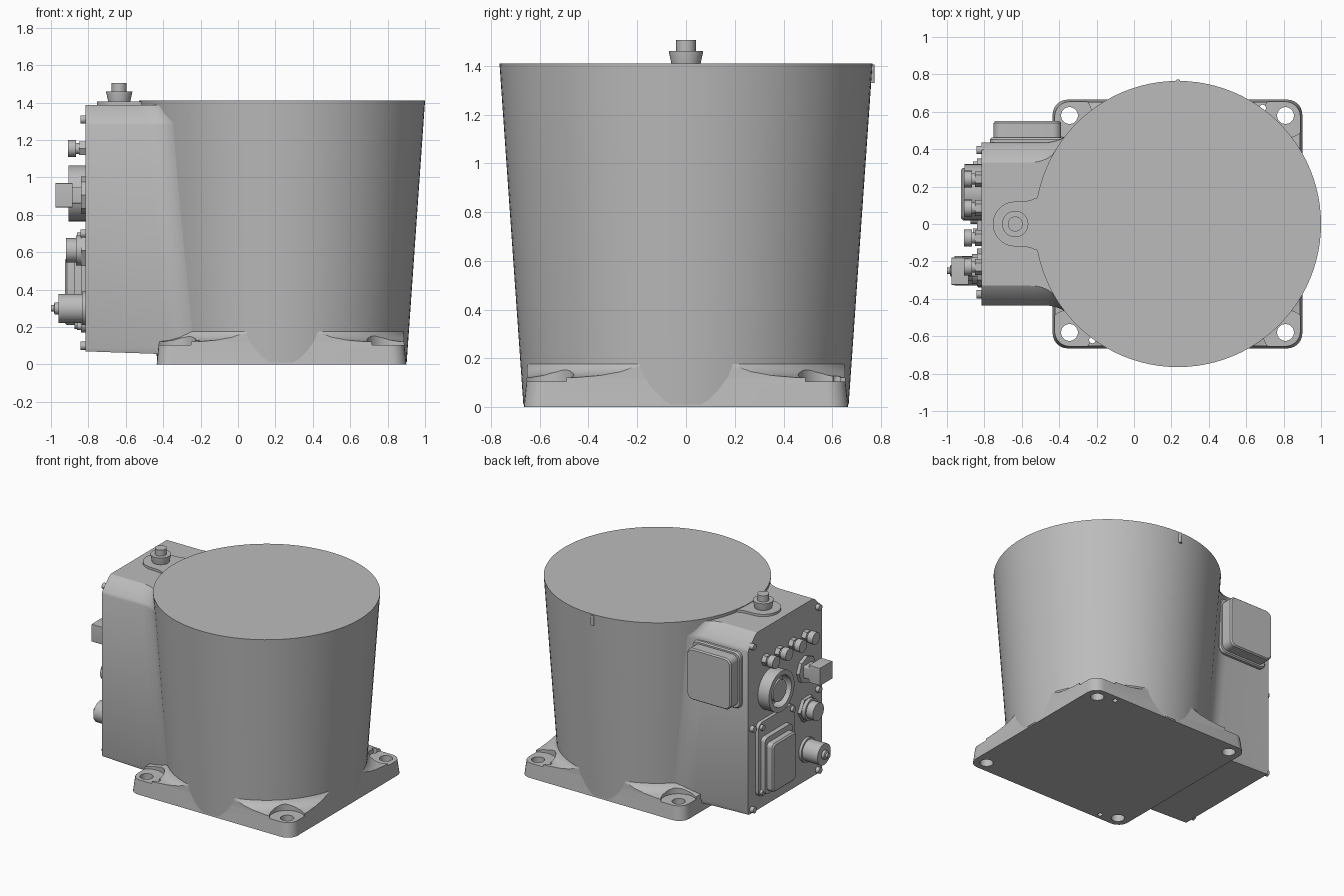
import bpy, bmesh
from math import pi, sin, cos, sqrt, radians

if "Cube" in bpy.data.objects:
    bpy.data.objects.remove(bpy.data.objects["Cube"], do_unlink=True)

grey = bpy.data.materials.new("cast_grey")
grey.use_nodes = True
grey.diffuse_color = (0.5, 0.5, 0.5, 1)
grey.node_tree.nodes["Principled BSDF"].inputs["Base Color"].default_value = (0.5, 0.5, 0.5, 1)

CX = 0.235        # axis of the tapered drum
PANEL = -0.815    # plane of the connector panel
TOP = 1.41


def drum_radius(z):
    return 0.667 + 0.098 * z / TOP


def loft(name, rings, smooth=True):
    """Skin matching closed rings of points and cap both ends."""
    bm = bmesh.new()
    rows = [[bm.verts.new(p) for p in ring] for ring in rings]
    n = len(rows[0])
    for a, b in zip(rows, rows[1:]):
        for i in range(n):
            j = (i + 1) % n
            bm.faces.new((a[i], a[j], b[j], b[i]))
    bm.faces.new(rows[0][::-1])
    bm.faces.new(rows[-1])
    bmesh.ops.recalc_face_normals(bm, faces=bm.faces)
    mesh = bpy.data.meshes.new(name)
    bm.to_mesh(mesh)
    bm.free()
    mesh.materials.append(grey)
    ob = bpy.data.objects.new(name, mesh)
    bpy.context.collection.objects.link(ob)
    if smooth:
        activate(ob)
        bpy.ops.object.shade_smooth_by_angle(angle=radians(30))
    return ob


def activate(ob):
    bpy.ops.object.select_all(action="DESELECT")
    ob.select_set(True)
    bpy.context.view_layer.objects.active = ob


def boolean(ob, tool, operation):
    mod = ob.modifiers.new("cut", "BOOLEAN")
    mod.object, mod.operation, mod.solver = tool, operation, "EXACT"
    activate(ob)
    bpy.ops.object.modifier_apply(modifier="cut")
    bpy.data.objects.remove(tool, do_unlink=True)


def circle(r, n=32, turn=0.0):
    return [(r * cos(2 * pi * i / n + turn), r * sin(2 * pi * i / n + turn)) for i in range(n)]


def turned(name, x, y, profile, n=48):
    """Solid of revolution about a vertical axis, profile of (radius, z)."""
    return loft(name, [[(x + u, y + v, z) for u, v in circle(r, n)] for r, z in profile])


def fitting(name, y, z, profile, n=32):
    """Solid of revolution standing out from the panel, profile of (radius, height)."""
    return loft(name, [[(PANEL - h, y + u, z + v) for u, v in circle(r, n)] for r, h in profile])


def rounded(u0, u1, v0, v1, r, steps=6):
    pts = []
    corners = ((u1 - r, v1 - r), (u0 + r, v1 - r), (u0 + r, v0 + r), (u1 - r, v0 + r))
    for k, (u, v) in enumerate(corners):
        for i in range(steps + 1):
            a = pi / 2 * (k + i / steps)
            pts.append((u + r * cos(a), v + r * sin(a)))
    return pts


def panel_plate(name, y0, y1, z0, z1, r, h0, h1, inset=0.0):
    rings = [[(PANEL - h, y, z) for y, z in rounded(y0 + s, y1 - s, z0 + s, z1 - s, r)]
             for h, s in ((h0, 0), (h1 - inset, 0), (h1, inset))]
    return loft(name, rings if inset else [rings[0], rings[2]])


# Tapered drum
turned("drum", CX, 0, [(drum_radius(0), 0.01), (drum_radius(TOP), TOP)], 96)
loft("index_mark", [[(CX + u, v, z) for u, v in rounded(-0.012, 0.012, 0.74, 0.773, 0.008)]
                    for z in (1.33, 1.405)])

# Square foot with a fillet rising to the drum
foot = loft("foot", [[(x, y, z) for x, y in rounded(-0.435 + s, 0.9 - s, -0.665 + s, 0.665 - s, 0.08)]
                     for z, s in ((0, 0), (0.12, 0.012), (0.3, 0.02))], False)
skirt = turned("skirt", CX, 0, [(1.2, -0.1), (1.2, 0.12), (0.79, 0.122), (0.74, 0.13), (0.705, 0.145),
                                (0.685, 0.165), (0.672, 0.19), (0.5, 0.2)], 96)
boolean(foot, skirt, "INTERSECT")
HX, HY, MID = 0.5775, 0.58, 0.2325
for sx in (-1, 1):
    for sy in (-1, 1):
        x, y = MID + sx * HX, sy * HY
        boolean(foot, turned("spot_face", x, y, [(0.12, 0.105), (0.12, 0.4)]), "DIFFERENCE")
        boolean(foot, turned("bolt_hole", x, y, [(0.045, -0.1), (0.045, 0.4)]), "DIFFERENCE")
    boolean(foot, turned("dowel_hole", MID + sx * 0.455, sx * 0.62, [(0.018, -0.1), (0.018, 0.4)], 16),
            "DIFFERENCE")
activate(foot)
bpy.ops.object.shade_smooth_by_angle(angle=radians(30))


# Connector housing, flared into the drum
def housing_ring(z, w, drop=0.0):
    r = drum_radius(z)
    hit = CX - sqrt(r * r - w * w)
    end_y = w + 0.075
    end_x = CX - sqrt(r * r - end_y * end_y) + 0.005
    start = hit - 0.1
    side = [(PANEL, w)]
    for i in range(7):
        t = i / 6
        side.append(((1 - t) ** 2 * start + 2 * t * (1 - t) * hit + t * t * end_x,
                     (1 - t) ** 2 * w + 2 * t * (1 - t) * w + t * t * end_y))
    side.append((0.1, end_y))
    half = [(x, y, z - drop * min(1, (x - PANEL) / 0.4)) for x, y in side]
    return half + [(x, -y, h) for x, y, h in reversed(half)]


loft("housing", [housing_ring(0.07, 0.425, 0.015), housing_ring(0.09, 0.435), housing_ring(1.28, 0.435),
                 housing_ring(1.3, 0.428), housing_ring(1.375, 0.35), housing_ring(1.388, 0.33)])

# Raised pad and plug on the housing roof
pad = [(-0.635 + 0.12 * cos(a), 0.12 * sin(a)) for a in [pi / 2 + pi * i / 20 for i in range(21)]]
pad += [(-0.56, -0.125), (-0.52, -0.14), (-0.49, -0.17), (-0.4, -0.17),
        (-0.4, 0.17), (-0.49, 0.17), (-0.52, 0.14), (-0.56, 0.125)]
loft("roof_pad", [[(x, y, z) for x, y in pad] for z in (1.35, 1.405)])
turned("roof_plug", -0.635, 0, [(0.058, 1.4), (0.07, 1.455), (0.07, 1.46), (0.04, 1.46), (0.04, 1.505)])

# Rear side cover
for name, grow, y0, y1 in (("cover_flange", 0.02, 0.4, 0.462), ("side_cover", 0, 0.4, 0.55)):
    outline = rounded(-0.75 - grow, -0.39 + grow, 0.87 - grow, 1.25 + grow, 0.045)
    inner = rounded(-0.742 - grow, -0.398 + grow, 0.878 - grow, 1.242 + grow, 0.04)
    loft(name, [[(x, y, z) for x, z in ring]
                for y, ring in ((y0, outline), (y1 - 0.01, outline), (y1, inner))])

# Panel screws
for z in (0.1, 0.7, 1.31):
    for y in (0.395, -0.375):
        fitting("panel_screw", y, z, [(0.022, -0.01), (0.022, 0.028)], 16)

# Row of four small sockets
for y in (0.24, 0.085, -0.075, -0.23):
    fitting("small_socket_nut", y, 1.155, [(0.042, -0.01), (0.042, 0.035)], 6)
    fitting("small_socket", y, 1.155, [(0.03, 0), (0.03, 0.05), (0.045, 0.05), (0.045, 0.095)], 20)

# Large ring socket with a recessed core
fitting("ring_socket", 0.17, 0.915, [(0.15, -0.01), (0.15, 0.09), (0.115, 0.09), (0.115, 0.02)], 40)
fitting("ring_core", 0.17, 0.915, [(0.08, 0), (0.08, 0.075)])

# Block connector on a flange
fitting("block_flange", -0.23, 0.905, [(0.1, -0.01), (0.1, 0.025)], 8)
panel_plate("block_neck", -0.28, -0.18, 0.86, 0.95, 0.01, 0, 0.08)
panel_plate("block_connector", -0.325, -0.18, 0.84, 0.97, 0.004, 0.07, 0.16)

# Middle round connector
fitting("middle_nut", -0.24, 0.61, [(0.095, -0.01), (0.095, 0.025)], 6)
fitting("middle_connector", -0.24, 0.61, [(0.08, 0), (0.08, 0.05), (0.065, 0.05), (0.065, 0.105)])

# Lower round connector with a tip
fitting("lower_connector", -0.25, 0.3, [(0.09, -0.01), (0.09, 0.02), (0.078, 0.02), (0.078, 0.145),
                                        (0.032, 0.145), (0.032, 0.165), (0.018, 0.17), (0.018, 0.185)])

# Rectangular access plate with raised cover
panel_plate("access_plate", -0.08, 0.35, 0.17, 0.72, 0.05, -0.01, 0.025)
panel_plate("access_step", 0.0, 0.32, 0.19, 0.61, 0.03, 0.02, 0.06)
panel_plate("access_cover", 0.02, 0.3, 0.21, 0.57, 0.03, 0.05, 0.11, 0.01)
for y in (-0.045, 0.315):
    for z in (0.205, 0.685):
        fitting("access_screw", y, z, [(0.02, 0), (0.02, 0.045)], 16)
